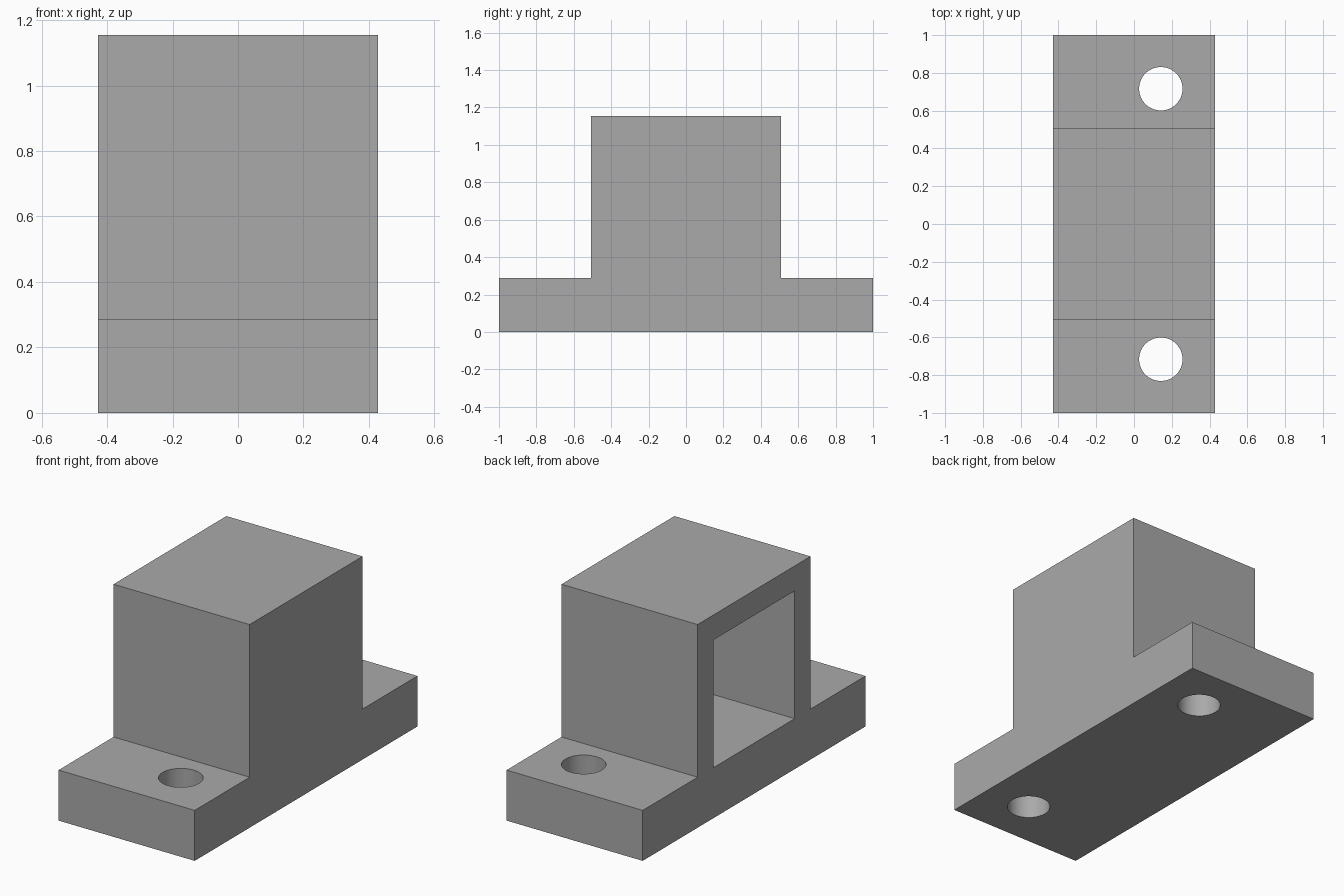
import bpy
import bmesh
import math
from mathutils import Matrix

cube = bpy.data.objects.get("Cube")
if cube:
    bpy.data.objects.remove(cube)

HALF_W = 0.428   # half width along x
BASE_H = 0.287   # thickness of the mounting base
TOP_H = 1.155    # overall height
BLOCK = 0.507    # half length of the raised block
WALL = 0.142     # wall thickness of the hollow block

# One plain grey finish
grey = bpy.data.materials.new("plain_grey")
grey.use_nodes = True
colour = (0.4, 0.4, 0.4, 1)
grey.diffuse_color = colour
grey.node_tree.nodes["Principled BSDF"].inputs["Base Color"].default_value = colour


def finish(name, bm):
    bmesh.ops.recalc_face_normals(bm, faces=bm.faces)
    mesh = bpy.data.meshes.new(name)
    bm.to_mesh(mesh)
    bm.free()
    mesh.materials.append(grey)
    obj = bpy.data.objects.new(name, mesh)
    bpy.context.collection.objects.link(obj)
    return obj


def cut(target, cutter):
    mod = target.modifiers.new(cutter.name, "BOOLEAN")
    mod.operation = "DIFFERENCE"
    mod.solver = "EXACT"
    mod.object = cutter
    bpy.context.view_layer.objects.active = target
    bpy.ops.object.modifier_apply(modifier=mod.name)
    bpy.data.objects.remove(cutter)


# Bracket body: stepped side profile extruded across the width
half = [(1, 0), (1, BASE_H), (BLOCK, BASE_H), (BLOCK, TOP_H)]
profile = half + [(-y, z) for y, z in reversed(half)]
bm = bmesh.new()
face = bm.faces.new([bm.verts.new((-HALF_W, y, z)) for y, z in profile])
side = bmesh.ops.extrude_face_region(bm, geom=[face])
bmesh.ops.translate(bm, vec=(2 * HALF_W, 0, 0),
                    verts=[v for v in side["geom"] if isinstance(v, bmesh.types.BMVert)])
body = finish("bracket_body", bm)

# Pocket open on the -x side, with its floor level with the base flanges
x0, x1 = -HALF_W - 0.1, HALF_W - WALL
z0, z1 = BASE_H, TOP_H - WALL
bm = bmesh.new()
bmesh.ops.create_cube(bm, size=1, matrix=Matrix.Translation(((x0 + x1) / 2, 0, (z0 + z1) / 2))
                      @ Matrix.Diagonal((x1 - x0, 2 * (BLOCK - WALL), z1 - z0, 1)))
cut(body, finish("pocket_cutter", bm))

# Bolt holes through both flanges
for sign, name in ((-1, "front_hole_cutter"), (1, "back_hole_cutter")):
    bm = bmesh.new()
    bmesh.ops.create_cone(bm, cap_ends=True, segments=64, radius1=0.115, radius2=0.115,
                          depth=1, matrix=Matrix.Translation((0.142, sign * 0.716, BASE_H / 2)))
    cut(body, finish(name, bm))

# Smooth hole walls, crisp edges elsewhere
bpy.ops.object.select_all(action="DESELECT")
body.select_set(True)
bpy.context.view_layer.objects.active = body
bpy.ops.object.shade_smooth_by_angle(angle=math.radians(30))
